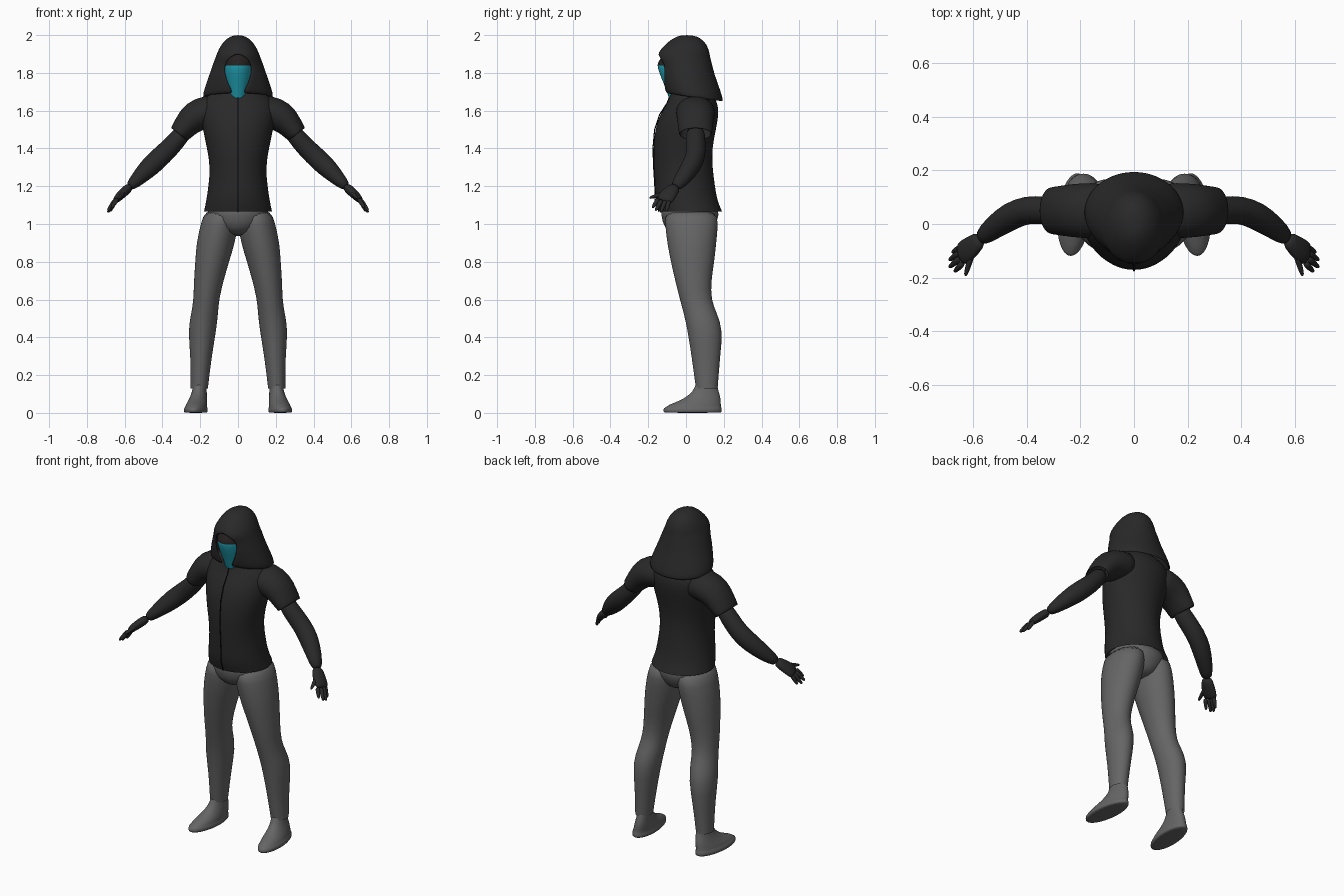
import bpy, bmesh
from math import sin, cos, asin, pi
from mathutils import Vector

if "Cube" in bpy.data.objects:
    bpy.data.objects.remove(bpy.data.objects["Cube"])


def material(name, r, g, b):
    m = bpy.data.materials.new(name)
    m.use_nodes = True
    m.diffuse_color = (r, g, b, 1)
    bsdf = m.node_tree.nodes["Principled BSDF"]
    bsdf.inputs["Base Color"].default_value = (r, g, b, 1)
    bsdf.inputs["Roughness"].default_value = 0.8
    return m


CHARCOAL = material("charcoal cloth", 0.022, 0.022, 0.022)
GREY = material("grey cloth", 0.13, 0.13, 0.13)
TEAL = material("teal mask", 0.015, 0.36, 0.46)
HAIR = material("dark hair", 0.02, 0.015, 0.015)
BLACK = material("black zip", 0.004, 0.004, 0.004)


def loft(name, rings, mat, along=False, mirror=False, caps=(True, True),
         gaps=None, shape=None, seg=24, thick=0):
    """Skin rings (x, y, z, rx, ry): level ones, or square to their path if along.
    gaps leaves each ring open at the front by that half width."""
    bm = bmesh.new()
    rows = []
    for k, (x, y, z, rx, ry) in enumerate(rings):
        c, u, v = Vector((x, y, z)), Vector((1, 0, 0)), Vector((0, 1, 0))
        if along:
            a, b = rings[max(k - 1, 0)], rings[min(k + 1, len(rings) - 1)]
            n = (Vector(b[:3]) - Vector(a[:3])).normalized()
            v = (v - n * v.dot(n)).normalized()
            u = v.cross(n)
        start = asin(gaps[k] / rx) if gaps else 0
        row = []
        for i in range(seg + 1):
            t = start + (2 * pi - 2 * start) * i / seg
            p = c + u * rx * sin(t) - v * ry * cos(t)
            row.append(bm.verts.new(shape(p) if shape else p))
        rows.append(row)
    for lo, hi in zip(rows, rows[1:]):
        for i in range(seg):
            bm.faces.new((lo[i], lo[i + 1], hi[i + 1], hi[i]))
    if caps[0]:
        bm.faces.new(rows[0][:seg][::-1])
    if caps[1]:
        bm.faces.new(rows[-1][:seg])
    bmesh.ops.remove_doubles(bm, verts=bm.verts, dist=1e-5)
    bmesh.ops.recalc_face_normals(bm, faces=bm.faces)
    for f in bm.faces:
        f.smooth = True
    me = bpy.data.meshes.new(name)
    bm.to_mesh(me)
    bm.free()
    me.materials.append(mat)
    ob = bpy.data.objects.new(name, me)
    bpy.context.collection.objects.link(ob)
    if mirror:
        ob.modifiers.new("Mirror", "MIRROR").use_mirror_merge = False
    if thick:
        s = ob.modifiers.new("Thickness", "SOLIDIFY")
        s.thickness = thick
    sub = ob.modifiers.new("Smooth", "SUBSURF")
    sub.levels = sub.render_levels = 1
    return ob


# Jacket body, open at the hem
body = [(0, .025, 1.065, .182, .168), (0, 0, 1.13, .168, .165),
        (0, -.005, 1.2, .158, .16), (0, -.015, 1.3, .148, .156),
        (0, -.018, 1.4, .165, .157), (0, -.003, 1.5, .188, .163),
        (0, .018, 1.58, .2, .157), (0, .035, 1.64, .2, .135),
        (0, .03, 1.69, .15, .11), (0, .01, 1.72, .09, .09)]
loft("jacket_body", body, CHARCOAL, caps=(False, False))

# Short sleeves
loft("jacket_sleeves",
     [(.08, .05, 1.6, .08, .1), (.16, .05, 1.595, .09, .105),
      (.235, .05, 1.57, .085, .1), (.28, .05, 1.515, .066, .092),
      (.313, .05, 1.473, .056, .088)],
     CHARCOAL, along=True, mirror=True, caps=(True, False), thick=.008)

# Zip running up the front of the jacket
cu = bpy.data.curves.new("zip", "CURVE")
cu.dimensions = "3D"
cu.bevel_depth = .003
sp = cu.splines.new("POLY")
front = [(0, y - ry, z) for x, y, z, rx, ry in body[:9]]
sp.points.add(len(front) - 1)
for pt, co in zip(sp.points, front):
    pt.co = (*co, 1)
cu.materials.append(BLACK)
bpy.context.collection.objects.link(bpy.data.objects.new("zip", cu))


# Hood: open at the face, its hem dropping towards the back
def hood_drop(p):
    p.z -= .13 * p.y * max(0, (1.85 - p.z) / .18)
    return p


loft("hood",
     [(0, .045, 1.675, .19, .155), (0, .03, 1.72, .18, .155),
      (0, .005, 1.8, .149, .145), (0, 0, 1.85, .132, .138),
      (0, -.015, 1.885, .119, .143), (0, -.012, 1.908, .111, .138),
      (0, 0, 1.95, .09, .112), (0, .005, 1.985, .058, .074),
      (0, .005, 2.0, .02, .03)],
     CHARCOAL, caps=(False, True), shape=hood_drop, thick=.012,
     gaps=[.02, .05, .075, .07, .045, 0, 0, 0, 0])

# Head: masked face below, hair above
head = loft("head",
            [(0, 0, 1.6, .055, .07), (0, -.01, 1.68, .055, .085),
             (0, -.03, 1.74, .07, .087), (0, -.04, 1.8, .08, .103),
             (0, -.045, 1.845, .082, .11), (0, -.04, 1.86, .08, .106),
             (0, -.02, 1.91, .07, .095), (0, -.01, 1.95, .04, .06)], HAIR)
head.data.materials.append(TEAL)
for f in head.data.polygons:
    f.material_index = int(f.center.z < 1.85)

# Arms, hands, fingers and thumbs
loft("arms",
     [(.27, .05, 1.51, .045, .05), (.33, .05, 1.435, .05, .053),
      (.4, .055, 1.365, .054, .052), (.46, .03, 1.31, .056, .053),
      (.52, -.01, 1.25, .042, .045), (.58, -.06, 1.19, .026, .032)],
     CHARCOAL, along=True, mirror=True)
loft("palms",
     [(.57, -.052, 1.2, .024, .03), (.6, -.08, 1.172, .025, .04),
      (.63, -.103, 1.145, .023, .047), (.653, -.118, 1.118, .015, .042)],
     CHARCOAL, along=True, mirror=True)
fingers = {
    "index_fingers": ((.638, -.145, 1.135), (.67, -.178, 1.085)),
    "middle_fingers": ((.648, -.127, 1.13), (.69, -.162, 1.07)),
    "ring_fingers": ((.65, -.107, 1.127), (.69, -.135, 1.06)),
    "little_fingers": ((.648, -.088, 1.127), (.678, -.106, 1.065)),
    "thumbs": ((.6, -.095, 1.17), (.63, -.195, 1.137)),
}
for name, (root, tip) in fingers.items():
    root, tip = Vector(root), Vector(tip)
    loft(name, [(*root.lerp(tip, t), r, r) for t, r in
                ((0, .014), (.5, .012), (.85, .009), (1, .005))],
         CHARCOAL, along=True, mirror=True, seg=10)

# Trousers
loft("trouser_seat",
     [(0, .03, .935, .05, .09), (0, .015, .98, .13, .135),
      (0, .025, 1.05, .174, .158), (0, .01, 1.12, .155, .15)], GREY)
loft("trouser_legs",
     [(.205, .11, .13, .046, .058), (.195, .105, .3, .056, .076),
      (.19, .102, .44, .076, .095), (.176, .075, .53, .071, .088),
      (.168, .05, .6, .068, .083), (.155, .038, .7, .079, .096),
      (.137, .035, .8, .09, .116), (.118, .03, .9, .103, .131),
      (.098, .03, 1.0, .1, .142), (.088, .025, 1.08, .088, .14)],
     GREY, mirror=True, caps=(False, True))


# Shoes, toes turned slightly out
def toe_out(p):
    p.x -= .08 * (p.y - .04)
    return p


loft("shoes",
     [(.223, .035, 0, .06, .153), (.223, .035, .005, .063, .156),
      (.223, .035, .024, .063, .156), (.222, .038, .028, .058, .15),
      (.22, .048, .045, .056, .137), (.216, .078, .066, .049, .107),
      (.212, .098, .095, .042, .082), (.208, .107, .125, .037, .062),
      (.205, .11, .19, .034, .05)],
     GREY, mirror=True, shape=toe_out)
